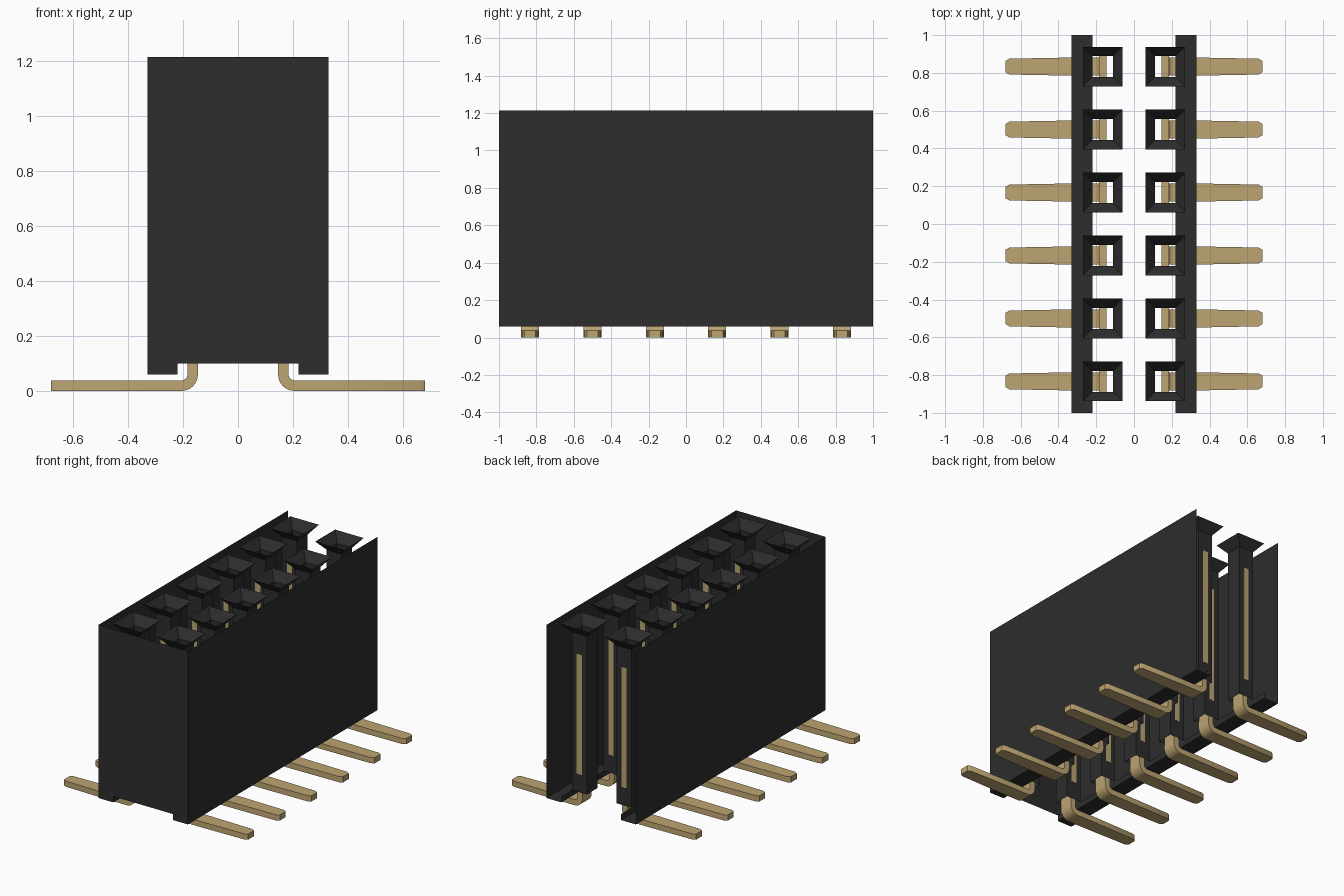
import bpy, bmesh, math

cube = bpy.data.objects.get("Cube")
if cube:
    bpy.data.objects.remove(cube, do_unlink=True)


def make_material(name, rgb, roughness):
    m = bpy.data.materials.new(name)
    m.use_nodes = True
    m.diffuse_color = (*rgb, 1)
    bsdf = m.node_tree.nodes["Principled BSDF"]
    bsdf.inputs["Base Color"].default_value = (*rgb, 1)
    bsdf.inputs["Roughness"].default_value = roughness
    return m


BLACK = make_material("black plastic", (0.026, 0.026, 0.026), 0.6)
GOLD = make_material("gold metal", (0.51, 0.376, 0.17), 0.5)

TOP, BASE, FLOOR = 1.215, 0.06, 0.10
PIN_X = 0.165
ROWS = [(-5 + 2 * i) / 6 for i in range(6)]


def finish(bm, name, mat, recalc=False):
    if recalc:
        bmesh.ops.recalc_face_normals(bm, faces=bm.faces)
    mesh = bpy.data.meshes.new(name)
    bm.to_mesh(mesh)
    bm.free()
    mesh.materials.append(mat)
    return mesh


def place(mesh, name, loc=(0, 0, 0), turn=0):
    ob = bpy.data.objects.new(name, mesh)
    ob.location = loc
    ob.rotation_euler.z = turn
    bpy.context.collection.objects.link(ob)
    return ob


def loft(bm, rings, caps):
    """Skin a list of four-cornered rings."""
    loops = [[bm.verts.new(p) for p in r] for r in rings]
    for a, b in zip(loops, loops[1:]):
        for i in range(4):
            j = (i + 1) % 4
            bm.faces.new((a[i], a[j], b[j], b[i]))
    if caps:
        bm.faces.new(loops[0])
        bm.faces.new(loops[-1])


# Housing shell: notched front wall, side walls and foot rails; top, back and
# floor are open
profile = [(-0.33, TOP), (-0.33, BASE), (-0.22, BASE), (-0.22, FLOOR),
           (0.22, FLOOR), (0.22, BASE), (0.33, BASE), (0.33, TOP)]
bm = bmesh.new()
front = [bm.verts.new((x, -1, z)) for x, z in profile]
back = [bm.verts.new((x, 1, z)) for x, z in profile]
bm.faces.new(front)
for i in (0, 1, 2, 4, 5, 6):
    bm.faces.new((front[i + 1], front[i], back[i], back[i + 1]))
place(finish(bm, "housing", BLACK), "housing")

# Socket: flared mouth on a square tube, open at both ends
bm = bmesh.new()
loft(bm, [[(-h, -h, z), (h, -h, z), (h, h, z), (-h, h, z)]
          for h, z in ((0.105, TOP), (0.055, TOP - 0.06), (0.055, FLOOR))], False)
socket = finish(bm, "socket", BLACK)

# Pin: contact blade, rounded bend and tapered foot; origin on the tube axis
T = 0.019        # half thickness
R = 0.04         # bend radius of the centre line
# each station: x, z, direction angle of the thickness axis, half width
stations = [(0, 1.02, 0, 0.056), (0, 0.22, 0, 0.056), (0, 0.22, 0, 0.045)]
for k in range(9):
    a = math.radians(90 * k / 8)
    stations.append((R - R * math.cos(a), T + R - R * math.sin(a), a, 0.048))
stations += [(0.17, T, math.pi / 2, 0.048), (0.495, T, math.pi / 2, 0.042),
             (0.515, T, math.pi / 2, 0.03)]
bm = bmesh.new()
rings = []
for x, z, a, w in stations:
    dx, dz = T * math.cos(a), T * math.sin(a)
    rings.append([(x - dx, -w, z - dz), (x + dx, -w, z + dz),
                  (x + dx, w, z + dz), (x - dx, w, z - dz)])
loft(bm, rings, True)
pin = finish(bm, "pin", GOLD, True)

# Two rows of six sockets and pins, the right row turned half around
for side, sign, turn in (("left", 1, 0), ("right", -1, math.pi)):
    for n, y in enumerate(ROWS, 1):
        place(socket, f"{side}_socket_{n}", (sign * PIN_X, y, 0))
        place(pin, f"{side}_pin_{n}", (sign * PIN_X, y, 0), turn)

# Smooth only the bends
bpy.ops.object.select_all(action='DESELECT')
first = bpy.data.objects["left_pin_1"]
first.select_set(True)
bpy.context.view_layer.objects.active = first
bpy.ops.object.shade_smooth_by_angle(angle=math.radians(30))
